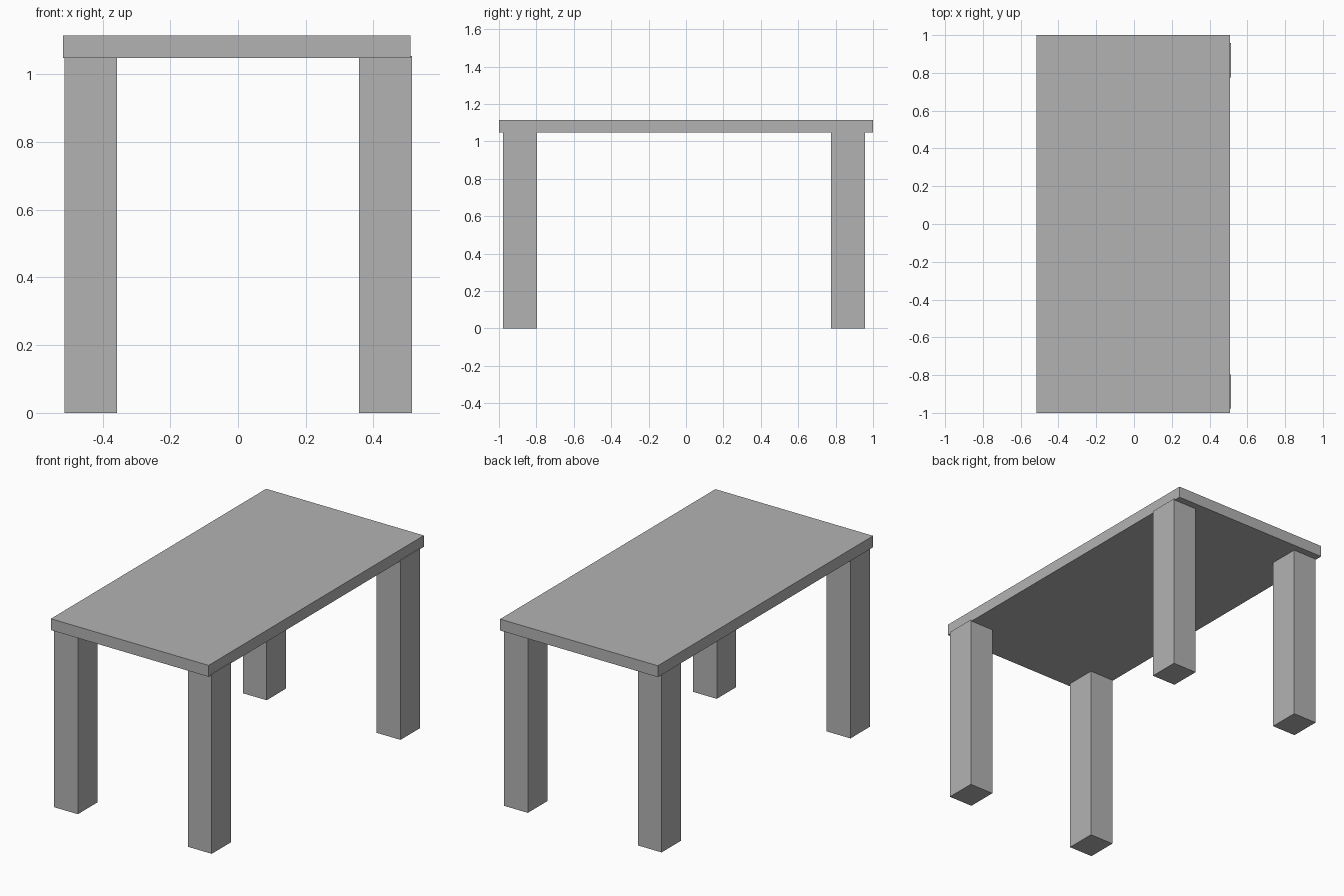
import bpy
from mathutils import Vector

cube = bpy.data.objects.get("Cube")
if cube:
    bpy.data.objects.remove(cube, do_unlink=True)

# Single plain grey for the whole table
grey = bpy.data.materials.new("plain_grey")
grey.use_nodes = True
colour = (0.45, 0.45, 0.45, 1)
grey.diffuse_color = colour
grey.node_tree.nodes["Principled BSDF"].inputs["Base Color"].default_value = colour


def box(name, low, high):
    """Flat-shaded box between two opposite corners."""
    low, high = Vector(low), Vector(high)
    bpy.ops.mesh.primitive_cube_add(size=1, location=(low + high) / 2)
    obj = bpy.context.object
    obj.name = name
    obj.scale = high - low
    bpy.ops.object.transform_apply(location=False, rotation=False, scale=True)
    obj.data.materials.append(grey)
    return obj


# Table top
box("table_top", (-0.517, -1, 1.048), (0.509, 1, 1.115))

# Four square legs, their upper ends let into the top
sides = {"right": (-0.512, -0.357), "left": (0.358, 0.514)}
ends = {"front": (-0.978, -0.797), "back": (0.776, 0.958)}
for end, (y0, y1) in ends.items():
    for side, (x0, x1) in sides.items():
        box(f"{end}_{side}_leg", (x0, y0, 0), (x1, y1, 1.055))
